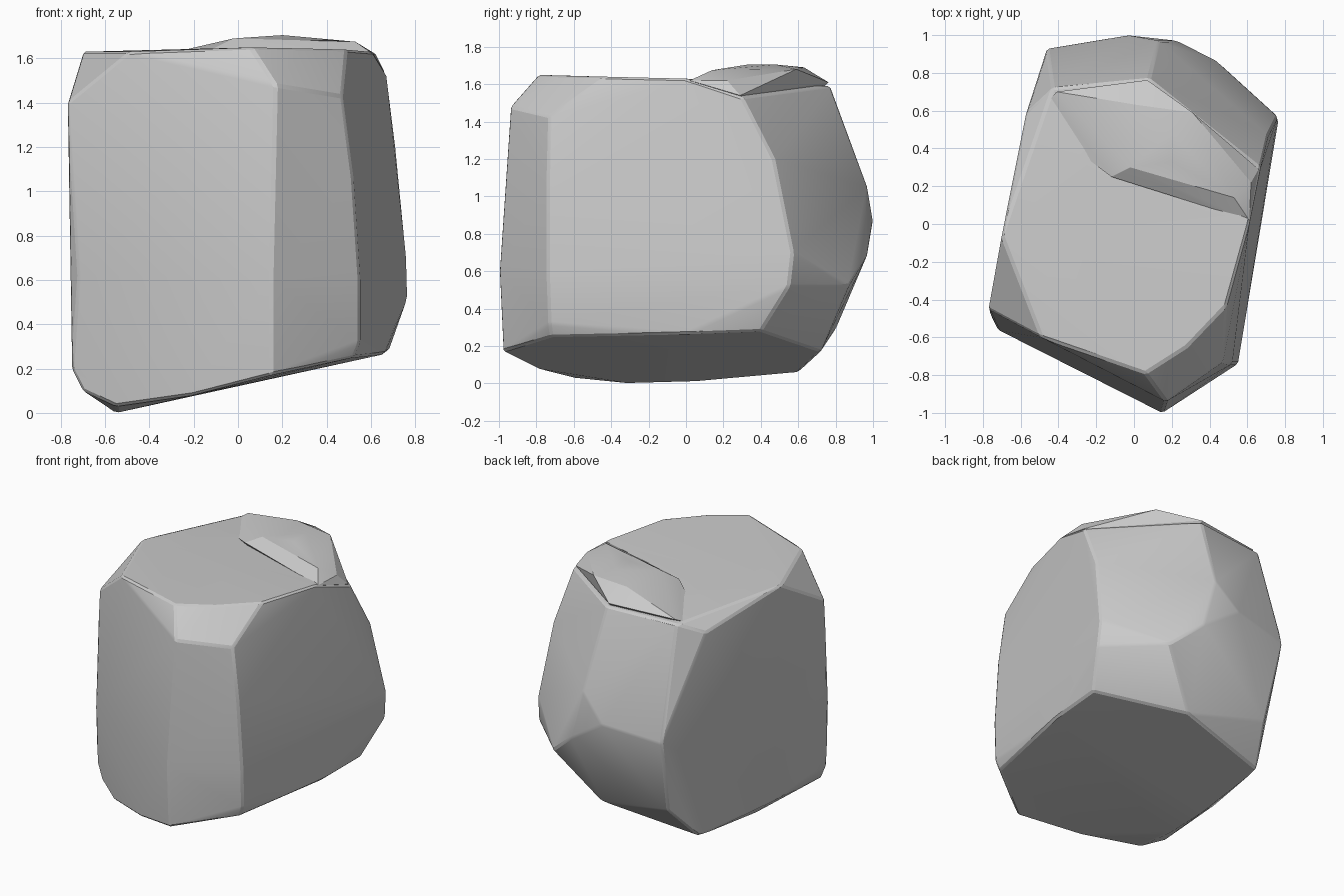
import bpy, bmesh, math

if "Cube" in bpy.data.objects:
    bpy.data.objects.remove(bpy.data.objects["Cube"])


def hull_object(name, points, bevel):
    """Chiselled stone: convex hull with flat facets merged and edges softened."""
    bm = bmesh.new()
    for p in points:
        bm.verts.new(p)
    res = bmesh.ops.convex_hull(bm, input=bm.verts)
    junk = {g for g in res["geom_interior"] + res["geom_unused"]
            if isinstance(g, bmesh.types.BMVert)}
    bmesh.ops.delete(bm, geom=list(junk), context='VERTS')
    bmesh.ops.dissolve_limit(bm, angle_limit=math.radians(3),
                             verts=bm.verts, edges=bm.edges)
    if bevel:
        sharp = [e for e in bm.edges if e.calc_face_angle(0) > math.radians(15)]
        bmesh.ops.bevel(bm, geom=sharp, offset=bevel, segments=1, profile=0.5,
                        affect='EDGES', clamp_overlap=True)
    bmesh.ops.triangulate(bm, faces=bm.faces)
    bmesh.ops.recalc_face_normals(bm, faces=bm.faces)
    mesh = bpy.data.meshes.new(name)
    bm.to_mesh(mesh)
    bm.free()
    obj = bpy.data.objects.new(name, mesh)
    bpy.context.collection.objects.link(obj)
    return obj


# Main boulder: base, belly and top rim
base = [(-.55, -.6, .03), (-.55, -.3, 0), (-.55, .05, .01), (-.52, .6, .06),
        (-.70, -.52, .10), (-.68, 0, .12), (.15, -.98, .17), (-.2, -.8, .08),
        (.52, -.72, .25), (.66, 0, .265), (.68, .4, .28), (.15, .72, .17),
        (-.42, .80, .29)]
belly = [(-.75, -.50, .20), (-.72, -.56, .62), (-.77, -.45, 1.40),
         (.15, -1, .60), (.16, -.98, 1.05), (.17, -.94, 1.48),
         (.55, -.73, .32), (.55, -.74, .60), (.52, -.74, 1.05), (.47, -.73, 1.43),
         (.765, .55, .52), (.76, .57, .70), (.71, .47, 1.2), (.43, .87, .52),
         (.23, .97, .69), (.13, .97, 1.05), (-.04, 1, .87), (-.46, .93, .82)]
rim = [(-.57, .59, 1.51), (-.43, .72, 1.58), (.08, .77, 1.59), (.67, .30, 1.53),
       (.61, 0, 1.63), (.49, -.43, 1.64), (.28, -.65, 1.645), (.06, -.79, 1.65),
       (-.49, -.60, 1.63), (-.70, -.06, 1.63)]
boulder = hull_object("boulder", base + belly + rim, 0.012)

# Raised slab across the back of the top, leaving a small step
slab = hull_object("raised_slab", [
    (-.12, .25, 1.64), (.61, .02, 1.62), (-.02, .30, 1.69), (.20, .33, 1.705),
    (.53, .14, 1.675), (.62, .22, 1.62), (.66, .29, 1.54), (.20, .48, 1.705),
    (.31, .59, 1.68), (.02, .63, 1.69), (.07, .762, 1.61), (-.41, .70, 1.60),
    (-.53, .56, 1.53), (-.1, .4, 1.45), (.5, .2, 1.45), (.1, .6, 1.45)], 0)

mod = boulder.modifiers.new("join_slab", 'BOOLEAN')
mod.operation = 'UNION'
mod.solver = 'EXACT'
mod.object = slab
bpy.ops.object.select_all(action='DESELECT')
boulder.select_set(True)
bpy.context.view_layer.objects.active = boulder
bpy.ops.object.modifier_apply(modifier=mod.name)
bpy.data.objects.remove(slab)
bpy.ops.object.shade_smooth_by_angle(angle=math.radians(16))
